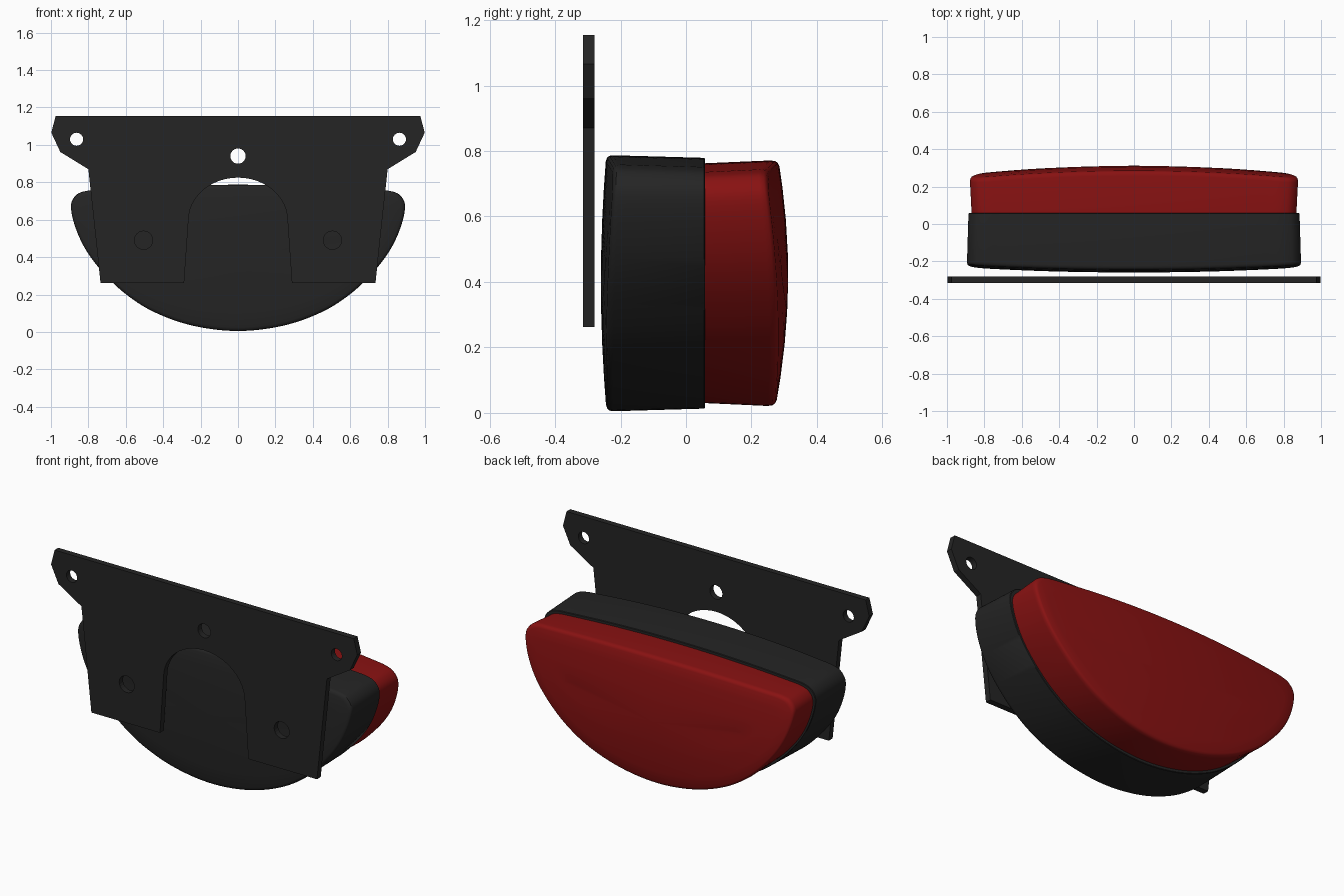
import bpy, bmesh, math
from mathutils import Vector

cube = bpy.data.objects.get("Cube")
if cube:
    bpy.data.objects.remove(cube, do_unlink=True)


def material(name, colour):
    m = bpy.data.materials.new(name)
    m.use_nodes = True
    m.diffuse_color = (*colour, 1)
    m.node_tree.nodes["Principled BSDF"].inputs["Base Color"].default_value = (*colour, 1)
    return m


BLACK = material("black plastic", (0.018, 0.018, 0.018))
RED = material("red lens", (0.25, 0.006, 0.006))


def add_object(name, mesh, mat):
    mesh.materials.clear()
    mesh.materials.append(mat)
    obj = bpy.data.objects.new(name, mesh)
    bpy.context.collection.objects.link(obj)
    return obj


def smooth_loop(points, steps=6):
    """Closed Catmull-Rom curve through the points."""
    n, out = len(points), []
    for i in range(n):
        a, b, c, d = (Vector(points[(i + k) % n]) for k in (-1, 0, 1, 2))
        for s in range(steps):
            t = s / steps
            out.append(b + (c - a) * t / 2 + (a * 2 - b * 5 + c * 4 - d) * t * t / 2
                       + (b * 3 - a - c * 3 + d) * t ** 3 / 2)
    return out


# Half-moon outline shared by the housing and the lens (x, z)
half = [(0.25, 0.784), (0.5, 0.775), (0.72, 0.762), (0.81, 0.754), (0.865, 0.732),
        (0.893, 0.675), (0.873, 0.57), (0.82, 0.45), (0.735, 0.333), (0.61, 0.21),
        (0.45, 0.107), (0.24, 0.033)]
outline = smooth_loop([(0, 0.787)] + half + [(0, 0.005)] + [(-x, z) for x, z in half[::-1]])
MID = 0.4


def lofted_body(name, rings, mat):
    """Skin rings of (inset, y function); cap both ends with a centre fan."""
    bm = bmesh.new()
    loops = []
    for inset, depth in rings:
        loop = []
        for p in outline:
            x = p.x * (1 - inset / 0.89)
            z = MID + (p.y - MID) * (1 - inset / 0.39)
            loop.append(bm.verts.new((x, depth(x, z), z)))
        loops.append(loop)
    n = len(outline)
    for a, b in zip(loops, loops[1:]):
        for i in range(n):
            j = (i + 1) % n
            bm.faces.new((a[i], a[j], b[j], b[i]))
    for loop, (_, depth) in ((loops[0], rings[0]), (loops[-1], rings[-1])):
        centre = bm.verts.new((0, depth(0, MID), MID))
        for i in range(n):
            bm.faces.new((loop[i], loop[(i + 1) % n], centre))
    bmesh.ops.recalc_face_normals(bm, faces=bm.faces)
    mesh = bpy.data.meshes.new(name)
    bm.to_mesh(mesh)
    bm.free()
    obj = add_object(name, mesh, mat)
    bpy.ops.object.select_all(action="DESELECT")
    obj.select_set(True)
    bpy.context.view_layer.objects.active = obj
    bpy.ops.object.shade_smooth_by_angle(angle=math.radians(35))
    return obj


def flat(y):
    return lambda x, z: y


def front_dome(back):
    return lambda x, z: -0.26 + 0.035 * x * x + 0.11 * (z - MID) ** 2 + back


def lens_dome(back):
    return lambda x, z: 0.312 - 0.06 * x * x - 0.24 * (z - 0.42) ** 2 - back


# Housing: shallow domed front, slight taper, stepped back rim
lofted_body("lamp_housing",
            [(d, front_dome(0)) for d in (0.3, 0.2, 0.1, 0.02)]
            + [(0.008, front_dome(0.003)), (0.002, front_dome(0.009)), (0, front_dome(0.02)),
               (0.008, flat(0.055)), (0.011, flat(0.058)), (0.04, flat(0.058))], BLACK)

# Lens: flares outward toward a rounded rim with a domed face
lofted_body("lamp_lens",
            [(0.05, flat(0.05)), (0.025, flat(0.05)), (0.016, lens_dome(0.025)),
             (0.018, lens_dome(0.01)), (0.024, lens_dome(0.003))]
            + [(d, lens_dome(0)) for d in (0.034, 0.1, 0.2, 0.3)], RED)


# Mounting bracket: flat plate with arch cut-out and screw holes
def circle(cx, cz, r, n=24):
    return [(cx + r * math.cos(math.tau * i / n), cz + r * math.sin(math.tau * i / n))
            for i in range(n)]


side = [(0.975, 1.155), (0.998, 1.065), (0.95, 0.962), (0.8, 0.87), (0.735, 0.262), (0.288, 0.262)]
arch = [(0.265 * math.cos(a), 0.595 + 0.23 * math.sin(a))
        for a in (math.pi * i / 24 for i in range(25))]
plate = side + arch + [(-x, z) for x, z in side[::-1]]
holes = [circle(s * x, z, r) for x, z, r in ((0.863, 1.03, 0.035), (0.505, 0.49, 0.049))
         for s in (-1, 1)] + [circle(0, 0.94, 0.041)]

curve = bpy.data.curves.new("bracket_profile", "CURVE")
curve.dimensions = "2D"
curve.fill_mode = "BOTH"
curve.extrude = 0.0175
for loop in [plate] + holes:
    spline = curve.splines.new("POLY")
    spline.points.add(len(loop) - 1)
    spline.use_cyclic_u = True
    for point, (x, z) in zip(spline.points, loop):
        point.co = (x, z, 0, 1)
profile = bpy.data.objects.new("bracket_profile", curve)
bracket = add_object("mounting_bracket", bpy.data.meshes.new_from_object(profile), BLACK)
bpy.data.objects.remove(profile)
bracket.rotation_euler.x = math.pi / 2
bracket.location.y = -0.2975
for poly in bracket.data.polygons:
    poly.use_smooth = False
